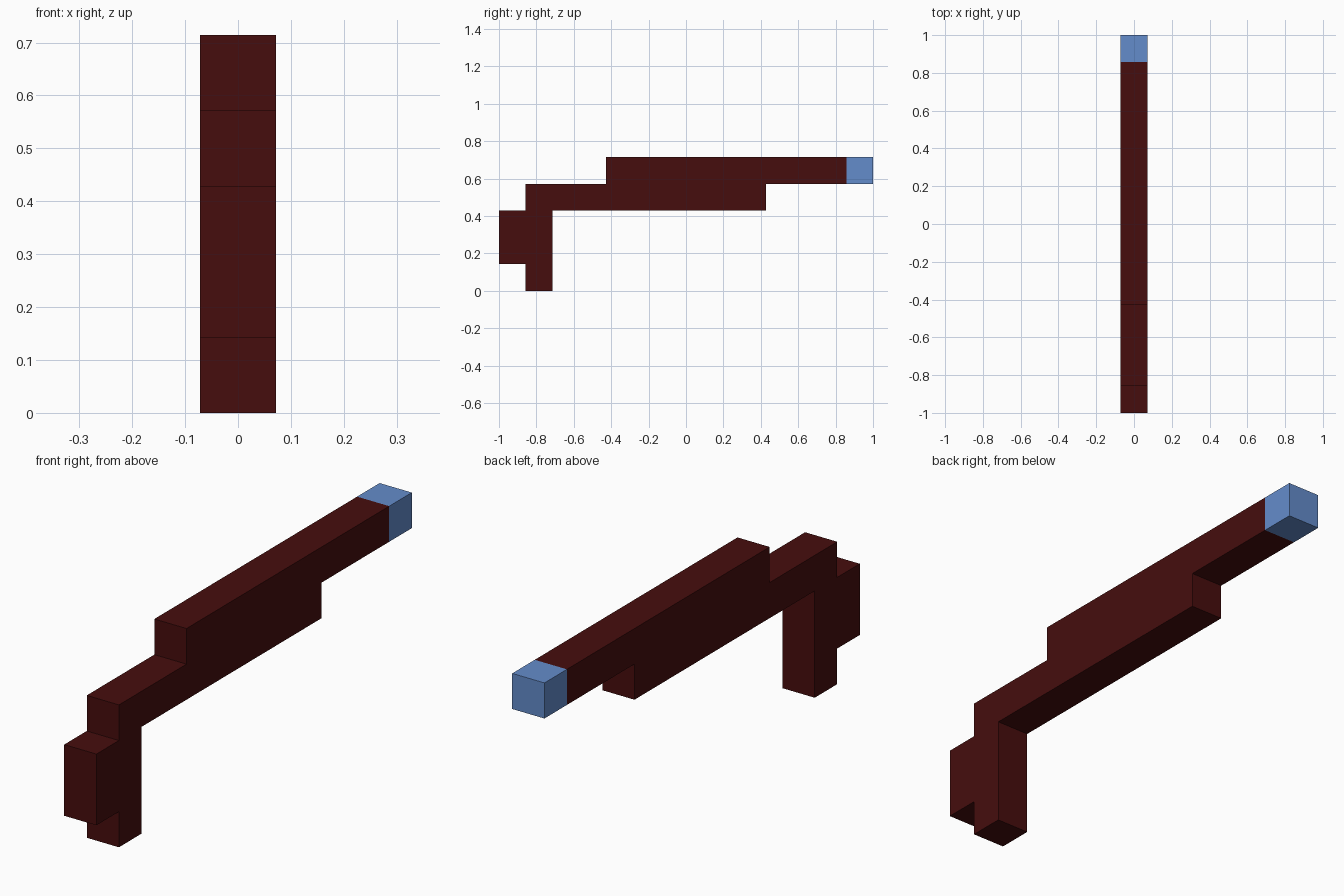
import bpy
import bmesh

if "Cube" in bpy.data.objects:
    bpy.data.objects.remove(bpy.data.objects["Cube"])

U = 1 / 7  # one block of the stepped design


def material(name, rgb):
    mat = bpy.data.materials.new(name)
    mat.diffuse_color = (*rgb, 1)
    mat.use_nodes = True
    mat.node_tree.nodes["Principled BSDF"].inputs["Base Color"].default_value = mat.diffuse_color
    return mat


def extruded(name, profile, mat):
    """Extrude a (y, z) side profile, in blocks, to one block wide about x = 0."""
    bm = bmesh.new()
    face = bm.faces.new([bm.verts.new((-U / 2, y * U, z * U)) for y, z in profile])
    new = bmesh.ops.extrude_face_region(bm, geom=[face])["geom"]
    verts = [v for v in new if isinstance(v, bmesh.types.BMVert)]
    bmesh.ops.translate(bm, verts=verts, vec=(U, 0, 0))
    bmesh.ops.recalc_face_normals(bm, faces=bm.faces)
    mesh = bpy.data.meshes.new(name)
    bm.to_mesh(mesh)
    bm.free()
    mesh.materials.append(mat)
    obj = bpy.data.objects.new(name, mesh)
    bpy.context.collection.objects.link(obj)
    return obj


dark_red = material("dark red", (0.061, 0.004, 0.004))
blue = material("light blue", (0.127, 0.262, 0.597))

# Stepped body: grip, grip back block, lower bar and upper bar
extruded("body", [(-6, 0), (-5, 0), (-5, 3), (3, 3), (3, 4), (6, 4), (6, 5),
                  (-3, 5), (-3, 4), (-6, 4), (-6, 3), (-7, 3), (-7, 1), (-6, 1)], dark_red)

# Coloured end block
extruded("tip", [(6, 4), (7, 4), (7, 5), (6, 5)], blue)
